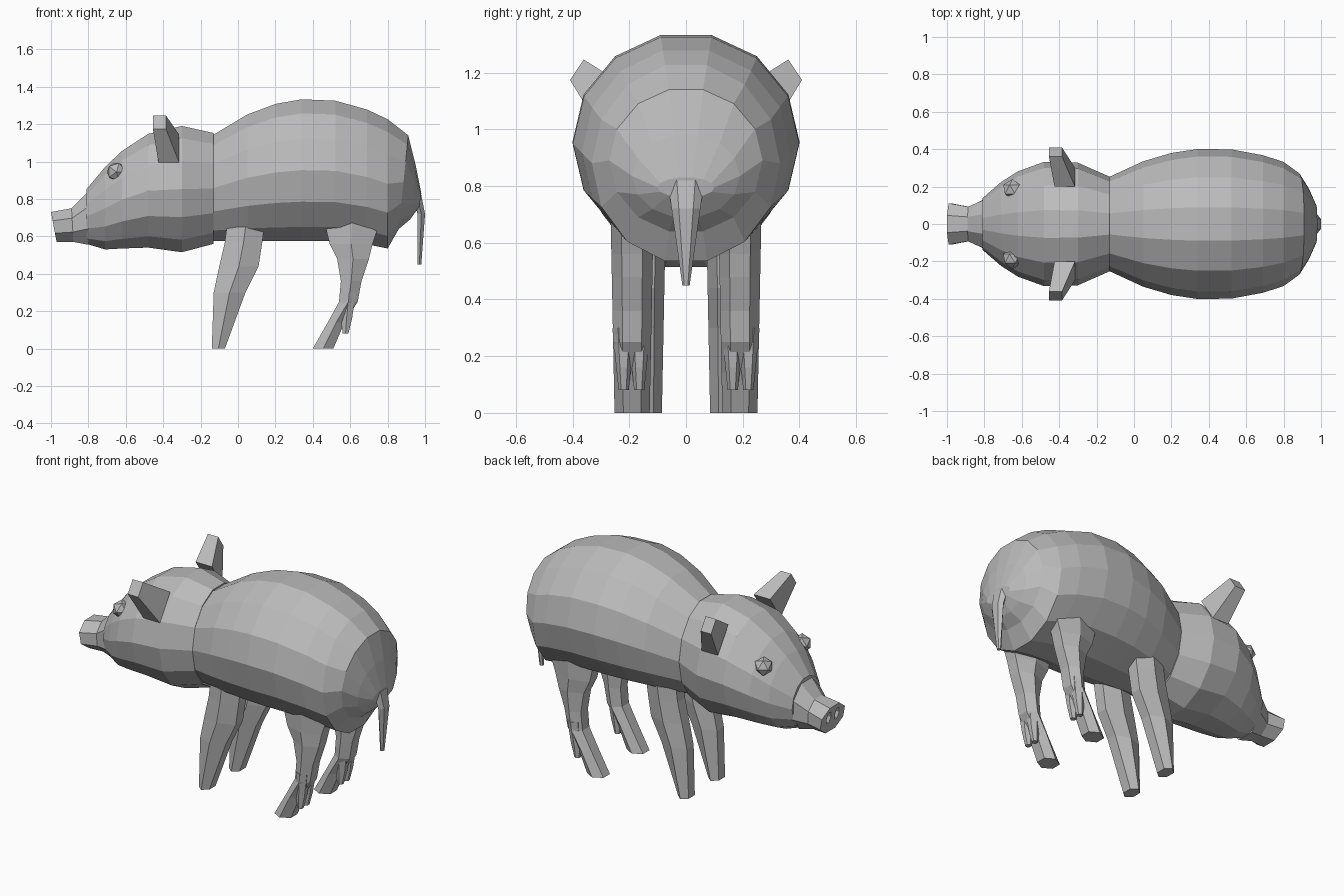
import bpy, bmesh, math
from mathutils import Matrix, Vector

cube = bpy.data.objects.get("Cube")
if cube:
    bpy.data.objects.remove(cube, do_unlink=True)

grey = bpy.data.materials.new("plain grey")
grey.use_nodes = True
grey.diffuse_color = (0.5, 0.5, 0.5, 1)
grey.node_tree.nodes["Principled BSDF"].inputs["Base Color"].default_value = grey.diffuse_color


def finish(name, bm):
    bmesh.ops.recalc_face_normals(bm, faces=bm.faces)
    mesh = bpy.data.meshes.new(name)
    bm.to_mesh(mesh)
    bm.free()
    mesh.materials.append(grey)
    obj = bpy.data.objects.new(name, mesh)
    bpy.context.collection.objects.link(obj)
    return obj


def ring(start, end, half_width, y, sides):
    """Oval between two (x, z) outline points, with a flat side at each."""
    points = []
    for i in range(sides):
        angle = (i + 0.5) * math.tau / sides
        blend = 0.5 - 0.5 * math.cos(angle) / math.cos(math.pi / sides)
        middle = Vector(start).lerp(Vector(end), blend)
        points.append(Vector((middle.x, y + half_width * math.sin(angle), middle.y)))
    return points


def skin(bm, rings):
    """Join rings of points into a closed skin."""
    loops = [[bm.verts.new(point) for point in points] for points in rings]
    for near, far in zip(loops, loops[1:]):
        for i in range(len(near)):
            bm.faces.new((near[i - 1], near[i], far[i], far[i - 1]))
    bm.faces.new(loops[0])
    bm.faces.new(loops[-1])


def loft(name, rings):
    bm = bmesh.new()
    skin(bm, rings)
    return finish(name, bm)


def column(name, y, width, taper, outline):
    """Upright limb; outline holds height, front x and back x."""
    return loft(name, [ring((front, z), (back, z), width + taper * z, y, 6)
                       for z, front, back in outline])


# Body: arched back, bulging flanks, belly rising under the rounded rump
body_rings = []
for x in (-0.13, 0.05, 0.2, 0.34, 0.52, 0.69, 0.8):
    back_height = 1.335 - 0.68 * (x - 0.4) ** 2
    belly_height = 0.575 - 0.2 * max(0, x - 0.6)
    flank = 0.404 - 0.5 * (x - 0.42) ** 2
    body_rings.append(ring((x, back_height), (x, belly_height), flank, 0, 14))
body_rings.append(ring((0.91, 1.14), (0.86, 0.64), 0.27, 0, 14))
body_rings.append(ring((0.95, 0.98), (0.92, 0.69), 0.19, 0, 14))
body_rings.append(ring((0.98, 0.83), (0.97, 0.76), 0.1, 0, 14))
loft("body", body_rings)

# Head: sloping forehead, round cheeks, gently waving chin
head_rings = []
for x, chin in ((-0.81, 0.56), (-0.71, 0.53), (-0.62, 0.535), (-0.48, 0.54),
                (-0.3, 0.515), (-0.13, 0.56)):
    crown_height = 1.19 - 1.3 * (x + 0.3) ** 2
    cheek = 0.34 - 1.2 * (x + 0.4) ** 2
    head_rings.append(ring((x, crown_height), (x, chin), cheek, 0, 14))
loft("head", head_rings)

# Snout with two nostrils sunk into its front
snout = loft("snout", [
    ring((-0.79, 0.85), (-0.8, 0.555), 0.145, 0, 8),
    ring((-0.89, 0.75), (-0.88, 0.57), 0.1, 0, 8),
    ring((-1, 0.73), (-0.97, 0.57), 0.12, 0, 8)])
nostrils = bmesh.new()
for side in (-1, 1):
    skin(nostrils, [ring((x, 0.7), (x, 0.63), 0.02, side * 0.04, 6) for x in (-1.1, -0.96)])
cutter = finish("nostril_cutter", nostrils)
cutter.hide_render = True
cutter.hide_viewport = True
cut = snout.modifiers.new("nostrils", "BOOLEAN")
cut.object = cutter
cut.operation = "DIFFERENCE"
cut.solver = "EXACT"

# Limb outlines from top to bottom
front_leg = [(0.65, -0.06, 0.14), (0.57, -0.07, 0.13), (0.44, -0.1, 0.11),
             (0.3, -0.13, 0.04), (0, -0.14, -0.07)]
hind_leg = [(0.68, 0.46, 0.76), (0.56, 0.49, 0.72), (0.48, 0.53, 0.7), (0.36, 0.55, 0.66),
            (0.25, 0.54, 0.64), (0.14, 0.48, 0.57), (0, 0.4, 0.51)]
dewclaw = [(0.3, 0.56, 0.63), (0.16, 0.55, 0.61), (0.08, 0.56, 0.59)]
tail = [(0.82, 0.93, 0.98), (0.72, 0.96, 1), (0.45, 0.96, 0.98)]


def ear_section(centre, depth, spread, side):
    """Slanted four-cornered slice of an ear."""
    x, y, z = centre
    corners = ((-1, -1), (1, -1), (1, 1), (-1, 1))
    return [Vector((x + along * depth, side * (y + across * spread), z - across * spread * 1.5))
            for along, across in corners]


for name, side in (("left", -1), ("right", 1)):
    # Legs, with two small claws behind each hind hoof
    column("front_leg_" + name, side * 0.145, 0.06, 0.02, front_leg)
    column("hind_leg_" + name, side * 0.19, 0.062, 0.02, hind_leg)
    column("inner_dewclaw_" + name, side * 0.165, 0.01, 0.1, dewclaw)
    column("outer_dewclaw_" + name, side * 0.22, 0.01, 0.1, dewclaw)

    # Ear: a tapering slab leaning outward and forward
    loft("ear_" + name, [ear_section((-0.37, 0.25, 1.07), 0.055, 0.05, side),
                         ear_section((-0.42, 0.385, 1.21), 0.035, 0.024, side)])

    # Eye: a small faceted gem pointing sideways
    eye = bmesh.new()
    bmesh.ops.create_icosphere(eye, subdivisions=1, radius=0.055,
                               matrix=Matrix.Rotation(math.pi / 2, 4, "X"))
    bmesh.ops.translate(eye, verts=eye.verts, vec=(-0.65, side * 0.185, 0.945))
    finish("eye_" + name, eye)

# Tail hanging from the rump
column("tail", 0, -0.05, 0.14, tail)
